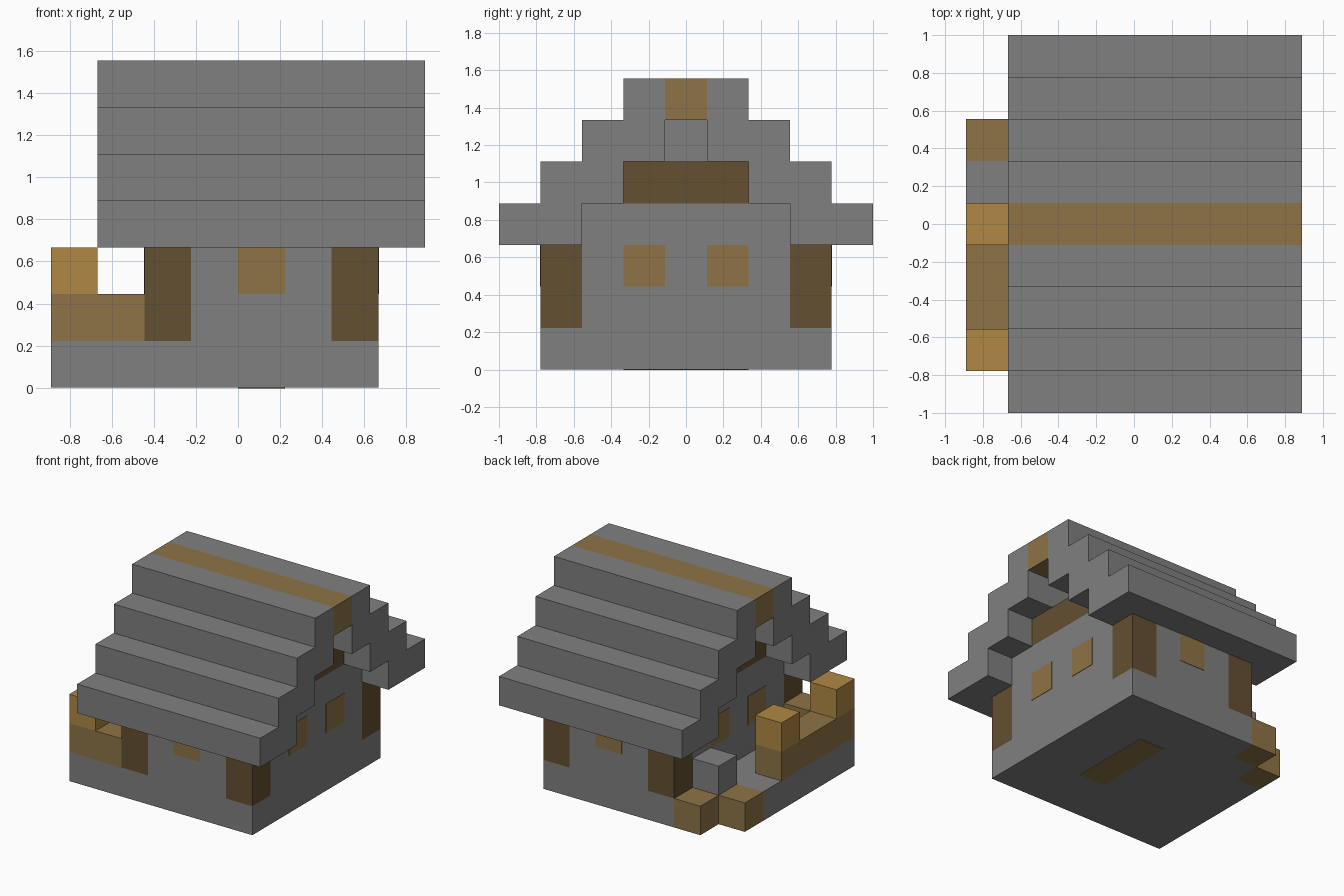
import bpy
import bmesh
from mathutils import Vector

cube = bpy.data.objects.get("Cube")
if cube:
    bpy.data.objects.remove(cube, do_unlink=True)

U = 2 / 9                       # one block
ORIGIN = Vector((-4, -4.5, 0))  # grid corner, in blocks


def material(name, rgb):
    m = bpy.data.materials.new(name)
    m.use_nodes = True
    m.diffuse_color = (*rgb, 1)
    m.node_tree.nodes["Principled BSDF"].inputs["Base Color"].default_value = (*rgb, 1)
    return m


stone = material("grey stone", (0.216, 0.216, 0.216))
plank = material("tan planks", (0.271, 0.174, 0.061))
bright = material("golden wood", (0.434, 0.242, 0.056))
log = material("dark log", (0.127, 0.080, 0.032))


def prism(name, mat, profile, lo, hi, axis="z"):
    """Extrude a profile: XY outline along z, or YZ outline along x."""
    bm = bmesh.new()
    place = (lambda p: (p[0], p[1], lo)) if axis == "z" else (lambda p: (lo, p[0], p[1]))
    face = bm.faces.new([bm.verts.new((Vector(place(p)) + ORIGIN) * U) for p in profile])
    side = bmesh.ops.extrude_face_region(bm, geom=[face])
    step = Vector((0, 0, hi - lo)) if axis == "z" else Vector((hi - lo, 0, 0))
    new_verts = [g for g in side["geom"] if isinstance(g, bmesh.types.BMVert)]
    bmesh.ops.translate(bm, verts=new_verts, vec=step * U)
    bmesh.ops.recalc_face_normals(bm, faces=bm.faces)
    mesh = bpy.data.meshes.new(name)
    bm.to_mesh(mesh)
    bm.free()
    mesh.materials.append(mat)
    ob = bpy.data.objects.new(name, mesh)
    bpy.context.collection.objects.link(ob)
    return ob


def block(name, mat, x, y, z):
    """Box between grid coordinates, each given as (low, high)."""
    corners = [(x[0], y[0]), (x[1], y[0]), (x[1], y[1]), (x[0], y[1])]
    return prism(name, mat, corners, *z)


# Foundation with a stepped back corner, and the two entry steps
prism("foundation", stone,
      [(0, 1), (7, 1), (7, 8), (2, 8), (2, 7), (1, 7), (1, 6), (0, 6)], 0, 1)
block("back_step", plank, (1, 2), (7, 8), (0, 1))
block("side_step", plank, (0, 1), (6, 7), (0, 1))
block("porch_step", stone, (1, 2), (6, 7), (1, 2))

# Walls, notched at the corners for the log posts
prism("walls", stone,
      [(3, 1), (6, 1), (6, 2), (7, 2), (7, 7), (6, 7),
       (6, 8), (3, 8), (3, 7), (2, 7), (2, 2), (3, 2)], 1, 3)
for x in (2, 6):
    for y in (1, 7):
        block("corner_post", log, (x, x + 1), (y, y + 1), (1, 3))

# Gables: stone, log beam, and a recessed attic opening
block("gable_wall", stone, (2, 7), (2, 7), (3, 4))
block("gable_beam", log, (2, 7), (3, 6), (4, 5))
block("attic_wall", stone, (2, 3), (4, 5), (5, 6))

# Stepped roof slopes and ridge
slope = [(0, 3), (0, 4), (1, 4), (1, 5), (2, 5), (2, 6), (3, 6), (3, 7), (4, 7),
         (4, 5), (3, 5), (3, 4), (2, 4), (2, 3)]
prism("front_roof", stone, slope, 1, 8, "x")
prism("back_roof", stone, [(9 - y, z) for y, z in slope], 1, 8, "x")
block("roof_ridge", plank, (1, 8), (4, 5), (6, 7))

# Porch railing with two raised posts
prism("porch_rail", plank, [(0, 1), (2, 1), (2, 2), (1, 2), (1, 5), (0, 5)], 1, 2)
for y in (1, 4):
    block("rail_post", bright, (0, 1), (y, y + 1), (2, 3))

# Windows and floor panel as thin plates
T = 0.015
for y in (1 - T, 8):
    block("window", plank, (4, 5), (y, y + T), (2, 3))
for x in (2 - T, 7):
    for y in (3, 5):
        block("side_window", plank, (x, x + T), (y, y + 1), (2, 3))
block("floor_panel", plank, (4, 5), (3, 6), (-T, 0))
